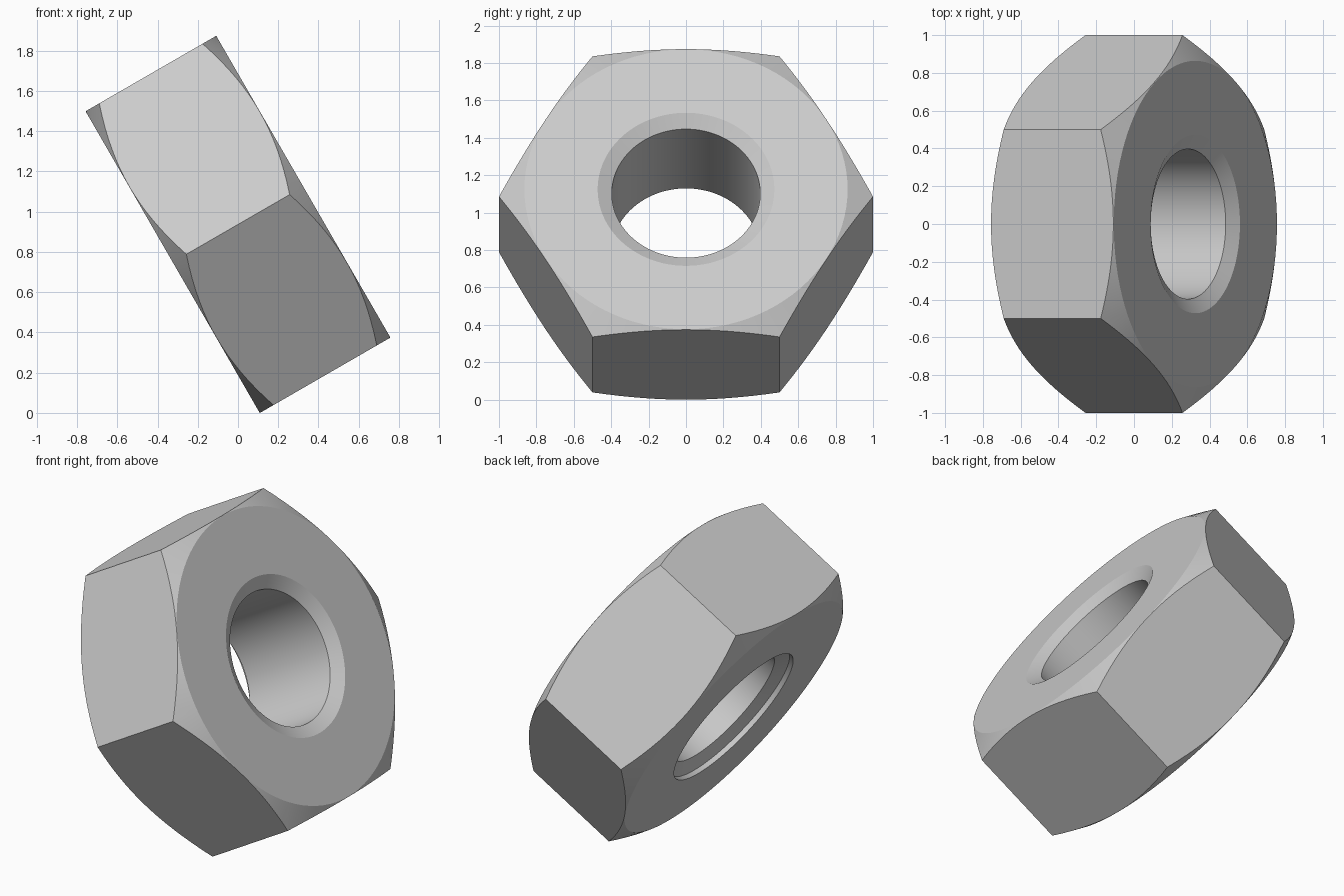
import bpy
import bmesh
from math import radians, sin, tan
from mathutils import Matrix

cube = bpy.data.objects.get("Cube")
if cube:
    bpy.data.objects.remove(cube, do_unlink=True)

HALF = 0.375            # half thickness
FLAT = 0.864            # radius of the flat bearing face
BORE, MOUTH = 0.397, 0.4725
STEP = 0.029            # short straight step on the rear mouth
TILT = radians(60)
SLOPE = tan(radians(30))

steel = bpy.data.materials.new("light grey steel")
steel.use_nodes = True
grey = (0.6, 0.6, 0.6, 1)
steel.diffuse_color = grey
steel.node_tree.nodes["Principled BSDF"].inputs["Base Color"].default_value = grey


def lathe(name, profile, steps):
    """Spin a closed (radius, height) profile around z, starting on the y axis."""
    bm = bmesh.new()
    verts = [bm.verts.new((0, r, z)) for r, z in profile]
    edges = [bm.edges.new((a, b)) for a, b in zip(verts, verts[1:] + verts[:1])]
    bmesh.ops.spin(bm, geom=verts + edges, cent=(0, 0, 0), axis=(0, 0, 1),
                   angle=radians(360), steps=steps, use_merge=True)
    bmesh.ops.remove_doubles(bm, verts=bm.verts, dist=1e-5)
    bmesh.ops.recalc_face_normals(bm, faces=bm.faces)
    mesh = bpy.data.meshes.new(name)
    bm.to_mesh(mesh)
    bm.free()
    mesh.materials.append(steel)
    obj = bpy.data.objects.new(name, mesh)
    bpy.context.collection.objects.link(obj)
    return obj


# Turned body: bore, countersinks and conical outer chamfers
sink = (MOUTH - BORE) * SLOPE
rim = 1.1
drop = (rim - FLAT) * SLOPE
turned = lathe("turned_body", [
    (BORE, HALF - sink), (MOUTH, HALF), (FLAT, HALF), (rim, HALF - drop),
    (rim, drop - HALF), (FLAT, -HALF), (MOUTH, -HALF),
    (MOUTH, STEP - HALF), (BORE, STEP + sink - HALF)], 96)

# Hexagonal prism trimmed by the turned body
nut = lathe("hex_nut", [(0.2, 0.6), (1, 0.6), (1, -0.6), (0.2, -0.6)], 6)
trim = nut.modifiers.new("Trim", 'BOOLEAN')
trim.operation = 'INTERSECT'
trim.solver = 'EXACT'
trim.object = turned

bpy.ops.object.select_all(action='DESELECT')
nut.select_set(True)
bpy.context.view_layer.objects.active = nut
bpy.ops.object.modifier_apply(modifier=trim.name)
bpy.data.objects.remove(turned, do_unlink=True)

# Lean the nut and rest its lowest corner on the ground
nut.data.transform(Matrix.Rotation(TILT, 4, 'Y'))
lowest = min(v.co.z for v in nut.data.vertices)
nut.data.transform(Matrix.Translation((0, 0, -lowest)))
bpy.ops.object.shade_smooth_by_angle(angle=radians(20))
